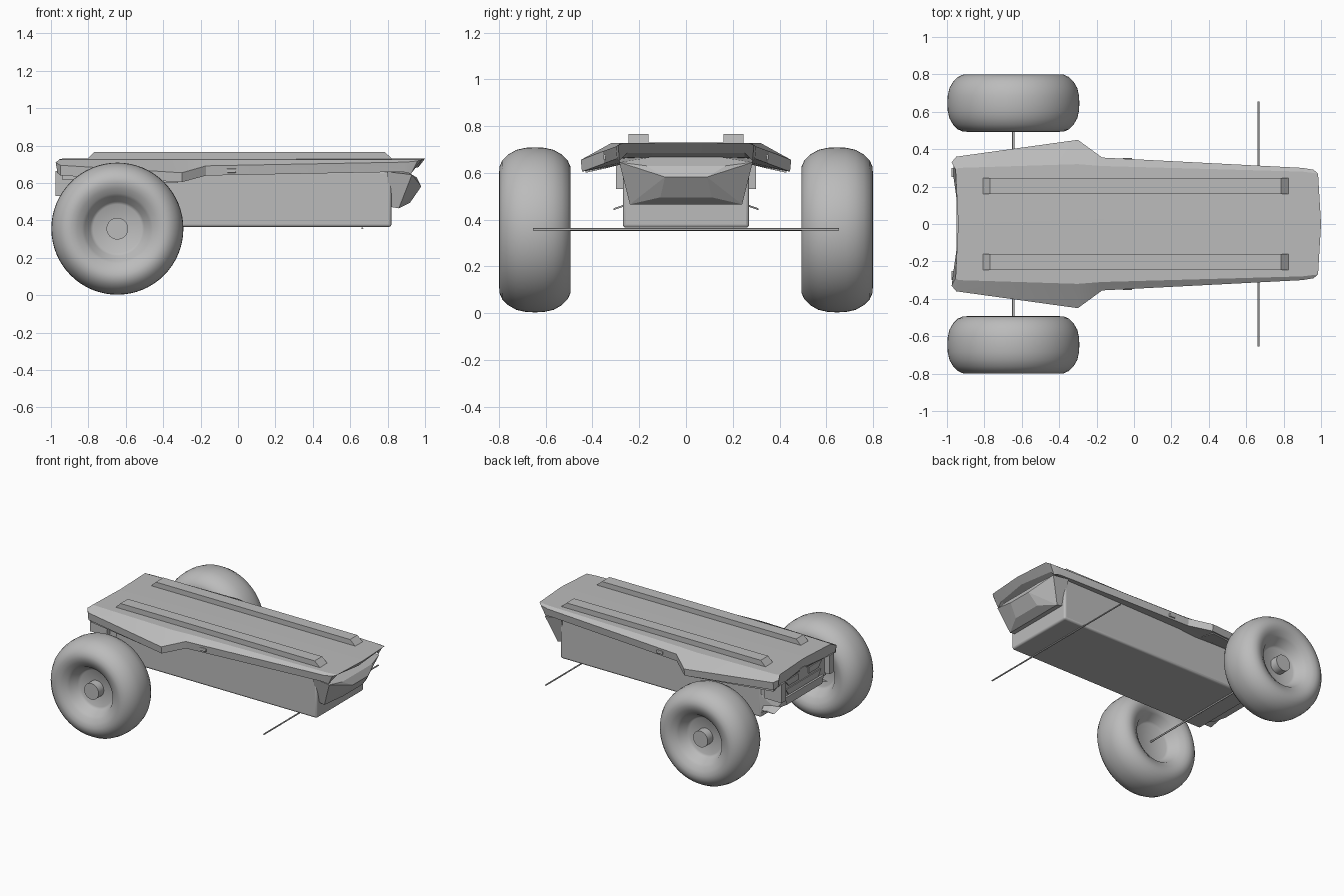
import bpy, bmesh, math
from mathutils import Vector, Matrix

cube = bpy.data.objects.get("Cube")
if cube:
    bpy.data.objects.remove(cube, do_unlink=True)

GREY = (0.5, 0.5, 0.5, 1.0)
paint = bpy.data.materials.new("plain grey")
paint.use_nodes = True
paint.diffuse_color = GREY
paint.node_tree.nodes["Principled BSDF"].inputs["Base Color"].default_value = GREY


def finish(name, bm, smooth=None, mirror=False, bevel=0):
    """Turn a bmesh into a named, painted object."""
    bmesh.ops.recalc_face_normals(bm, faces=bm.faces)
    mesh = bpy.data.meshes.new(name)
    bm.to_mesh(mesh)
    bm.free()
    mesh.materials.append(paint)
    obj = bpy.data.objects.new(name, mesh)
    bpy.context.collection.objects.link(obj)
    if mirror:
        mod = obj.modifiers.new("mirror", 'MIRROR')
        mod.use_axis = (False, True, False)
    if bevel:
        mod = obj.modifiers.new("bevel", 'BEVEL')
        mod.width = bevel
        mod.segments = 3
    if smooth:
        bpy.ops.object.select_all(action='DESELECT')
        obj.select_set(True)
        bpy.context.view_layer.objects.active = obj
        bpy.ops.object.shade_smooth_by_angle(angle=math.radians(smooth))
    return obj


def box(name, low, high, **options):
    bm = bmesh.new()
    low, high = Vector(low), Vector(high)
    bmesh.ops.create_cube(bm, size=1)
    for v in bm.verts:
        v.co = (low + high) / 2 + v.co * (high - low)
    return finish(name, bm, **options)


def hull(name, points, both_sides=True, **options):
    """Faceted solid wrapped around points, optionally with their y mirror images."""
    bm = bmesh.new()
    for x, y, z in points:
        bm.verts.new((x, y, z))
        if both_sides:
            bm.verts.new((x, -y, z))
    bmesh.ops.convex_hull(bm, input=bm.verts)
    return finish(name, bm, **options)


def rod(name, x, y0, y1, z, radius, sides=16):
    bm = bmesh.new()
    bmesh.ops.create_cone(bm, cap_ends=True, segments=sides, radius1=radius,
                          radius2=radius, depth=y1 - y0)
    bm.transform(Matrix.Translation((x, (y0 + y1) / 2, z)) @ Matrix.Rotation(math.pi / 2, 4, 'X'))
    return finish(name, bm, smooth=40)


def prism(name, outline, x0, x1, **options):
    """Extrude a (y, z) outline along x."""
    bm = bmesh.new()
    face = bm.faces.new([bm.verts.new((x0, y, z)) for y, z in outline])
    grown = bmesh.ops.extrude_face_region(bm, geom=[face])["geom"]
    bmesh.ops.translate(bm, vec=(x1 - x0, 0, 0),
                        verts=[g for g in grown if isinstance(g, bmesh.types.BMVert)])
    return finish(name, bm, **options)


# Deck shell with flared rear fenders, lofted from half sections
def section(x_mid, x_edge, x_low, shoulder, edge, edge_z, low_z, mid_z):
    return [(x_mid, 0, 0.73), (x_mid * 0.6 + x_edge * 0.4, shoulder, 0.727),
            (x_edge, edge, edge_z), (x_low, edge - 0.005, low_z),
            (x_low, 0.25, mid_z), (x_mid + x_low - x_edge, 0, mid_z)]


stations = [
    section(-0.94, -0.975, -0.965, 0.29, 0.33, 0.71, 0.655, 0.66),
    section(-0.93, -0.95, -0.95, 0.3, 0.36, 0.695, 0.64, 0.65),
    section(-0.3, -0.3, -0.3, 0.32, 0.45, 0.655, 0.605, 0.64),
    section(-0.17, -0.17, -0.17, 0.31, 0.355, 0.692, 0.64, 0.65),
    section(0.9, 0.9, 0.88, 0.28, 0.3, 0.712, 0.66, 0.665),
    section(1.0, 0.96, 0.925, 0.27, 0.29, 0.718, 0.65, 0.685),
]
bm = bmesh.new()
rings = [[bm.verts.new(p) for p in ring] for ring in stations]
for a, b in zip(rings, rings[1:]):
    for i in range(len(a) - 1):
        bm.faces.new((a[i], a[i + 1], b[i + 1], b[i]))
for end in (rings[0], rings[-1]):
    bm.faces.new(end)
finish("deck_shell", bm, mirror=True, smooth=12)

# Lower hull
box("lower_hull", (-0.79, -0.27, 0.365), (0.82, 0.27, 0.665), bevel=0.014, smooth=30)

# Faceted nose below the overhanging deck lip
hull("nose", [(0.8, 0.285, 0.66), (0.8, 0.24, 0.475), (0.86, 0.24, 0.465),
              (0.92, 0.11, 0.495), (0.98, 0.09, 0.582), (0.955, 0.17, 0.63),
              (0.93, 0.285, 0.645), (0.88, 0.1, 0.675)])

# Raised roof rails with sloping ends
for side, tag in ((1, "left"), (-1, "right")):
    ends = [(-0.81, 0.725), (0.83, 0.725), (-0.77, 0.765), (0.785, 0.765)]
    hull("roof_rail_" + tag, [(x, side * y, z) for x, z in ends for y in (0.16, 0.245)],
         both_sides=False)

# Tail block, corner posts and sloping lower bumper
box("tail_block", (-0.935, -0.265, 0.51), (-0.78, 0.265, 0.665))
box("tail_post", (-0.975, 0.25, 0.53), (-0.84, 0.3, 0.665), mirror=True)
hull("tail_bumper", [(-0.78, 0.27, 0.4), (-0.78, 0.27, 0.53), (-0.95, 0.22, 0.53),
                     (-0.95, 0.2, 0.475), (-0.9, 0.25, 0.45)])
hull("bumper_winglet", [(-0.93, 0.24, 0.465), (-0.8, 0.24, 0.465), (-0.92, 0.31, 0.44),
                        (-0.82, 0.31, 0.44), (-0.87, 0.31, 0.448), (-0.87, 0.24, 0.473)],
     both_sides=False, mirror=True)

# Tail lamps and tailgate panel
prism("tail_lamp", [(0.06, 0.6), (0.17, 0.6), (0.21, 0.645), (0.06, 0.645)],
      -0.943, -0.934, mirror=True)
prism("tailgate_panel", [(-0.17, 0.535), (0.17, 0.535), (0.2, 0.58), (-0.2, 0.58)],
      -0.942, -0.934)

# Fender trim under each flare and small side markers
hull("fender_trim", [(-0.94, 0.34, 0.645), (-0.94, 0.34, 0.62), (-0.94, 0.28, 0.645),
                     (-0.32, 0.43, 0.612), (-0.32, 0.43, 0.6), (-0.32, 0.28, 0.635)],
     both_sides=False, mirror=True)
box("side_marker", (-0.06, 0.335, 0.655), (-0.01, 0.353, 0.678), mirror=True, bevel=0.004)

# Wheels: one turned profile, dished on both sides, with an outer hub
half = [(0, 0.353), (0.04, 0.351), (0.08, 0.342), (0.115, 0.322), (0.14, 0.297),
        (0.152, 0.27), (0.153, 0.245), (0.144, 0.215), (0.125, 0.188), (0.115, 0.174),
        (0.06, 0.145), (0.05, 0.13), (0.05, 0)]
profile = [(-w, r) for w, r in reversed(half[1:])] + half
AXLE_X, AXLE_Z, TRACK = -0.645, 0.356, 0.646
for side, tag in ((1, "left"), (-1, "right")):
    bm = bmesh.new()
    verts = [bm.verts.new((AXLE_X, side * TRACK + w, AXLE_Z + r)) for w, r in profile]
    edges = [bm.edges.new(pair) for pair in zip(verts, verts[1:])]
    bmesh.ops.spin(bm, geom=verts + edges, cent=(AXLE_X, 0, AXLE_Z), axis=(0, 1, 0),
                   angle=math.tau, steps=64)
    bmesh.ops.remove_doubles(bm, verts=bm.verts, dist=0.0005)
    finish("rear_wheel_" + tag, bm, smooth=35)
    inner, outer = sorted((side * TRACK, side * (TRACK + 0.11)))
    rod("wheel_hub_" + tag, AXLE_X, inner, outer, AXLE_Z, 0.058, sides=32)

# Axles
rod("rear_axle", AXLE_X, -0.655, 0.655, AXLE_Z, 0.006)
rod("front_axle", 0.665, -0.655, 0.655, AXLE_Z + 0.002, 0.005)
